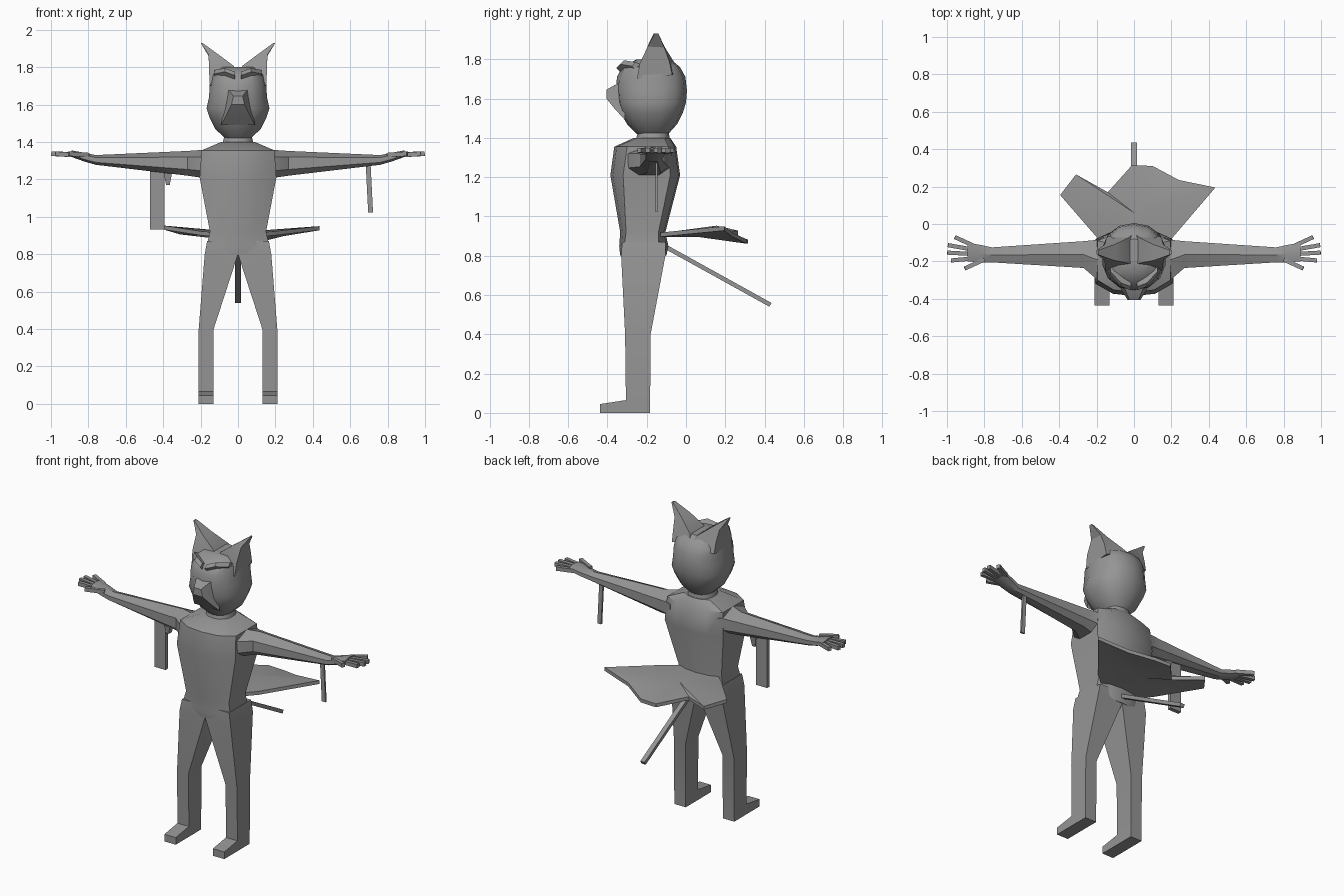
import bpy, bmesh, math
from mathutils import Vector

if "Cube" in bpy.data.objects:
    bpy.data.objects.remove(bpy.data.objects["Cube"])

grey = bpy.data.materials.new("plain grey")
grey.diffuse_color = (0.3, 0.3, 0.3, 1)
grey.use_nodes = True
grey.node_tree.nodes["Principled BSDF"].inputs["Base Color"].default_value = grey.diffuse_color


def finish(name, bm, smooth=None, mirror=False):
    """Turn a bmesh into an object, optionally mirrored over x."""
    if mirror:
        extra = bmesh.ops.duplicate(bm, geom=bm.verts[:] + bm.edges[:] + bm.faces[:])["geom"]
        for v in extra:
            if isinstance(v, bmesh.types.BMVert):
                v.co.x *= -1
    bmesh.ops.recalc_face_normals(bm, faces=bm.faces[:])
    mesh = bpy.data.meshes.new(name)
    bm.to_mesh(mesh)
    bm.free()
    mesh.materials.append(grey)
    obj = bpy.data.objects.new(name, mesh)
    bpy.context.collection.objects.link(obj)
    if smooth:
        bpy.ops.object.select_all(action='DESELECT')
        obj.select_set(True)
        bpy.context.view_layer.objects.active = obj
        bpy.ops.object.shade_smooth_by_angle(angle=math.radians(smooth))
    return obj


def add_loft(bm, rings):
    """Bridge equal-length rings of points and cap both ends."""
    loops = [[bm.verts.new(p) for p in ring] for ring in rings]
    n = len(loops[0])
    for a, b in zip(loops, loops[1:]):
        for i in range(n):
            j = (i + 1) % n
            bm.faces.new((a[i], a[j], b[j], b[i]))
    bm.faces.new(loops[0][::-1])
    bm.faces.new(loops[-1])


def loft(name, rings, smooth=None, mirror=False):
    bm = bmesh.new()
    add_loft(bm, rings)
    return finish(name, bm, smooth, mirror)


def rect_z(x0, x1, y0, y1, z):
    return [(x0, y0, z), (x1, y0, z), (x1, y1, z), (x0, y1, z)]


def bar_rings(a, b, w, h):
    """Square-ended bar from a to b, w wide and h deep."""
    a, b = Vector(a), Vector(b)
    q = (b - a).to_track_quat('Z', 'Y')
    corners = [q @ Vector((sx * w / 2, sy * h / 2, 0))
               for sx, sy in ((-1, -1), (1, -1), (1, 1), (-1, 1))]
    return [[p + c for c in corners] for p in (a, b)]


# Torso: flat sides, gently rounded chest and back
def torso_ring(z, w, front, side_front, side_back, back):
    right = [(0.55 * w, front + 0.012), (w, side_front), (w, side_back), (0.55 * w, back - 0.008)]
    pts = [(0, front)] + right + [(0, back)] + [(-x, y) for x, y in right[::-1]]
    return [(x, y, z) for x, y in pts]


loft("torso", [torso_ring(*r) for r in (
    (0.80, 0.172, -0.335, -0.315, -0.15, -0.10),
    (0.85, 0.166, -0.34, -0.315, -0.14, -0.09),
    (0.92, 0.150, -0.335, -0.305, -0.14, -0.105),
    (1.21, 0.205, -0.385, -0.320, -0.08, -0.03),
    (1.355, 0.195, -0.365, -0.300, -0.09, -0.05),
    (1.40, 0.09, -0.265, -0.245, -0.11, -0.08))], 35)


# Neck and head: rounded rings of width, front and back
def round_ring(z, w, front, back, n=14, power=0.85):
    mid = -0.17
    ring = []
    for i in range(n):
        a = math.tau * i / n
        s, c = math.sin(a), math.cos(a)
        depth = mid - front if c > 0 else back - mid
        ring.append((w * math.copysign(abs(s) ** power, s),
                     mid - depth * math.copysign(abs(c) ** power, c), z))
    return ring


loft("neck", [round_ring(1.37, 0.09, -0.26, -0.08), round_ring(1.45, 0.07, -0.24, -0.09)], 35)
loft("head", [round_ring(*r) for r in (
    (1.42, 0.07, -0.25, -0.09), (1.47, 0.125, -0.30, -0.045), (1.53, 0.155, -0.335, -0.015),
    (1.58, 0.172, -0.35, 0.0), (1.64, 0.158, -0.355, 0.005), (1.71, 0.155, -0.352, -0.003),
    (1.76, 0.145, -0.325, -0.03), (1.80, 0.10, -0.25, -0.08))], 35)

# Muzzle narrowing towards the nose
loft("muzzle", [[(-w, y, z0), (w, y, z0), (w * 0.7, y, z1), (-w * 0.7, y, z1)]
                for w, y, z0, z1 in ((0.09, -0.31, 1.49, 1.69), (0.06, -0.365, 1.55, 1.668),
                                     (0.035, -0.405, 1.60, 1.645))], 25)

# Brow ridges
loft("brow", [[(x, y, z - 0.02), (x, y - 0.02, z), (x, y, z + 0.02), (x, y + 0.04, z)]
              for x, y, z in ((0.015, -0.335, 1.755), (0.07, -0.315, 1.775), (0.125, -0.255, 1.765))],
     25, True)

# Pointed ears sweeping out from the crown
loft("ear", [
    [(0.0, -0.215, 1.775), (0.15, -0.25, 1.70), (0.148, -0.07, 1.72), (0.0, -0.035, 1.75)],
    [(0.025, -0.21, 1.808), (0.155, -0.235, 1.78), (0.15, -0.085, 1.79), (0.02, -0.07, 1.80)],
    [(0.105, -0.195, 1.868), (0.157, -0.195, 1.865), (0.157, -0.11, 1.86), (0.105, -0.11, 1.865)],
    [(0.19, -0.165, 1.93), (0.2, -0.16, 1.93), (0.2, -0.14, 1.93), (0.19, -0.14, 1.93)]],
    25, True)

# Legs: square section, bent at the knee
loft("leg", [rect_z(*r) for r in (
    (0.13, 0.21, -0.305, -0.183, 0.0), (0.13, 0.21, -0.31, -0.18, 0.4),
    (0.0, 0.178, -0.33, -0.105, 0.80), (0.0, 0.165, -0.325, -0.105, 0.87))], 25, True)

# Feet: low wedges
loft("foot", [[(0.13, y, 0), (0.21, y, 0), (0.21, y, h), (0.13, y, h)]
              for y, h in ((-0.19, 0.066), (-0.30, 0.066), (-0.437, 0.045))], None, True)


# Arms: six-sided taper from the shoulder to the wrist, then a flat palm
def arm_ring(x, y0, y1, z0, z1):
    ym, h = (y0 + y1) / 2, z1 - z0
    e = (y1 - y0) * 0.25
    return [(x, y0, z0 + 0.25 * h), (x, ym - e, z0), (x, ym + e, z0),
            (x, y1, z0 + 0.25 * h), (x, y1, z0 + 0.75 * h), (x, ym, z1), (x, y0, z0 + 0.75 * h)]


loft("arm", [arm_ring(*r) for r in (
    (0.16, -0.31, -0.07, 1.205, 1.357), (0.20, -0.295, -0.085, 1.21, 1.357),
    (0.27, -0.235, -0.092, 1.22, 1.352), (0.76, -0.205, -0.125, 1.278, 1.33),
    (0.82, -0.205, -0.112, 1.295, 1.342), (0.89, -0.20, -0.10, 1.32, 1.355))], 30, True)

# Thumb and four spread fingers
bm = bmesh.new()
for start, tip in (((0.80, -0.19), (0.905, -0.238)), ((0.87, -0.185), (0.978, -0.195)),
                   ((0.87, -0.16), (0.998, -0.153)), ((0.87, -0.135), (0.995, -0.113)),
                   ((0.86, -0.115), (0.958, -0.07))):
    add_loft(bm, bar_rings((*start, 1.33), (*tip, 1.337), 0.022, 0.024))
finish("fingers", bm, None, True)

# Waist cape: thin jagged sheet spreading behind the hips
outline = [(-0.14, -0.13, 0.91), (-0.20, -0.07, 0.915), (-0.395, 0.155, 0.945),
           (-0.31, 0.265, 0.92), (-0.14, 0.17, 0.90), (-0.01, 0.315, 0.875),
           (0.10, 0.31, 0.875), (0.24, 0.235, 0.91), (0.435, 0.195, 0.942),
           (0.20, -0.08, 0.915), (0.14, -0.13, 0.91)]
bm = bmesh.new()
layers = []
for dz in (0.008, -0.014):
    rim = [bm.verts.new((x, y, z + dz)) for x, y, z in outline]
    hub = bm.verts.new((0, 0.06, 0.91 + dz))
    for i in range(len(rim)):
        bm.faces.new((hub, rim[i], rim[(i + 1) % len(rim)]))
    layers.append(rim)
top, low = layers
for i in range(len(top)):
    j = (i + 1) % len(top)
    bm.faces.new((top[i], top[j], low[j], low[i]))
finish("waist_cape", bm, 30)

# Tail: straight square rod
loft("tail", bar_rings((0, -0.13, 0.86), (0, 0.43, 0.55), 0.03, 0.022))

# Pieces hanging under the arms
loft("hanging_panel", [rect_z(-0.47, -0.392, -0.165, -0.14, z) for z in (0.932, 1.27)])
loft("panel_hook", [rect_z(-0.385, -0.365, -0.17, -0.14, 1.17),
                    rect_z(-0.40, -0.35, -0.18, -0.13, 1.25)])
loft("hanging_rod", [rect_z(0.696, 0.722, -0.156, -0.144, 1.022),
                     rect_z(0.682, 0.708, -0.156, -0.144, 1.30)])
